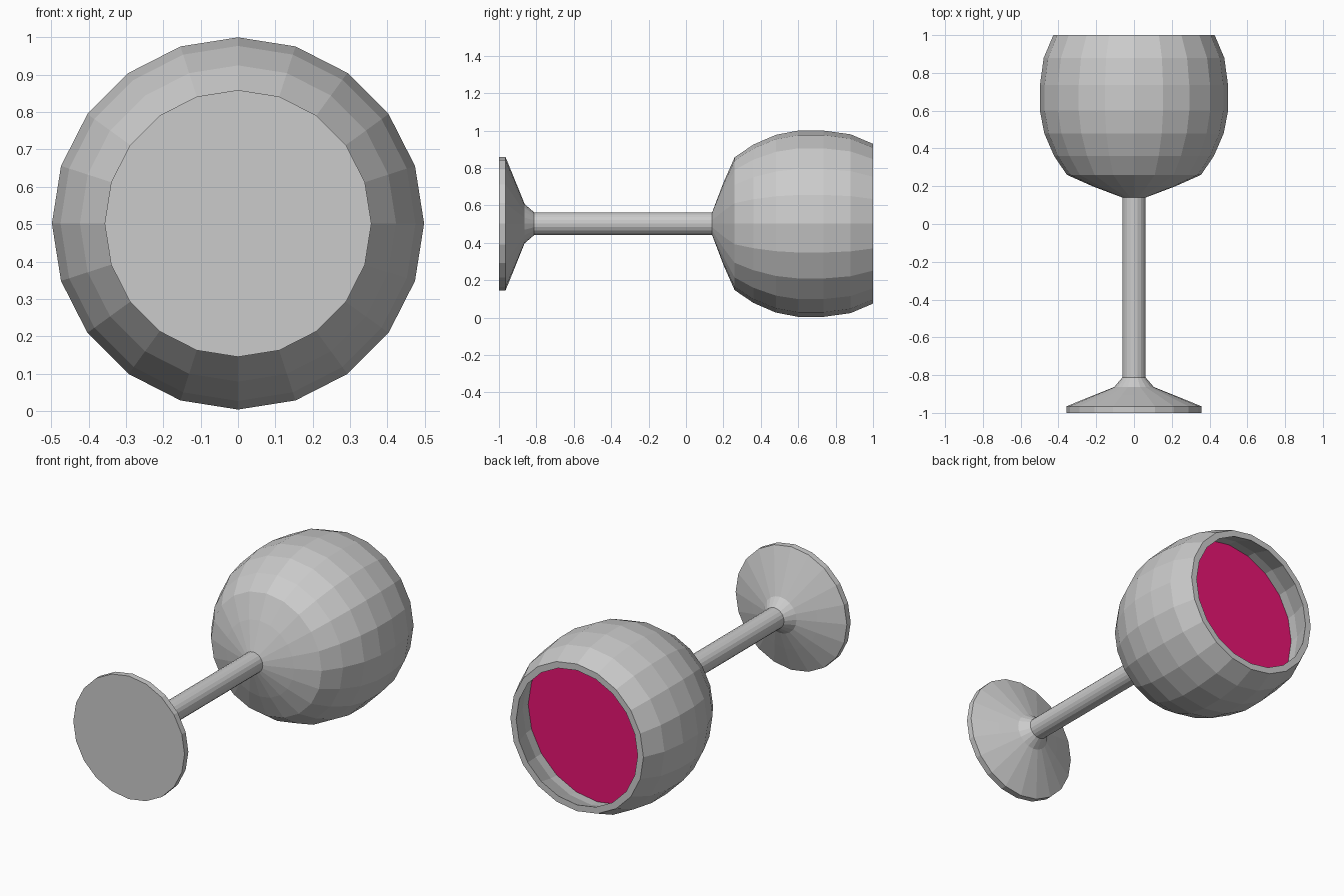
import bpy, bmesh, math

if "Cube" in bpy.data.objects:
    bpy.data.objects.remove(bpy.data.objects["Cube"])

SIDES = 20
CENTRE_Z = 0.502


def lathe(name, profile):
    """Revolve (y, radius) points around the y axis; open ends are capped."""
    bm = bmesh.new()
    rings = []
    for y, r in profile:
        ring = []
        for i in range(SIDES):
            a = 2 * math.pi * i / SIDES
            ring.append(bm.verts.new((r * math.cos(a), y, CENTRE_Z + r * math.sin(a))))
        rings.append(ring)
    for lower, upper in zip(rings, rings[1:]):
        for i in range(SIDES):
            j = (i + 1) % SIDES
            bm.faces.new((lower[i], lower[j], upper[j], upper[i]))
    bm.faces.new(rings[0])
    bm.faces.new(rings[-1])
    bmesh.ops.recalc_face_normals(bm, faces=bm.faces)
    mesh = bpy.data.meshes.new(name)
    bm.to_mesh(mesh)
    bm.free()
    obj = bpy.data.objects.new(name, mesh)
    bpy.context.collection.objects.link(obj)
    return obj


# Glass: foot, stem, outer bowl, rim and inner bowl in one profile
foot = [(-1.0, 0.357), (-0.965, 0.357), (-0.905, 0.21), (-0.863, 0.105), (-0.812, 0.061)]
outer = [(0.14, 0.061), (0.20, 0.22), (0.26, 0.355), (0.36, 0.423), (0.48, 0.475),
         (0.60, 0.498), (0.735, 0.498), (0.88, 0.478), (1.0, 0.427)]
inner = [(1.0, 0.39), (0.87, 0.44), (0.73, 0.46), (0.61, 0.46), (0.49, 0.438),
         (0.38, 0.39), (0.29, 0.325), (0.235, 0.20), (0.18, 0.05)]
lathe("glass", foot + outer + inner)

# Drink: fills the inner bowl up to a flat surface
drink = lathe("drink", [(y, r - 0.002) for y, r in reversed(inner[2:])] + [(0.81, 0.446)])
mat = bpy.data.materials.new("red_drink")
mat.diffuse_color = (0.8, 0.007, 0.17, 1)
mat.use_nodes = True
mat.node_tree.nodes["Principled BSDF"].inputs["Base Color"].default_value = mat.diffuse_color
drink.data.materials.append(mat)
